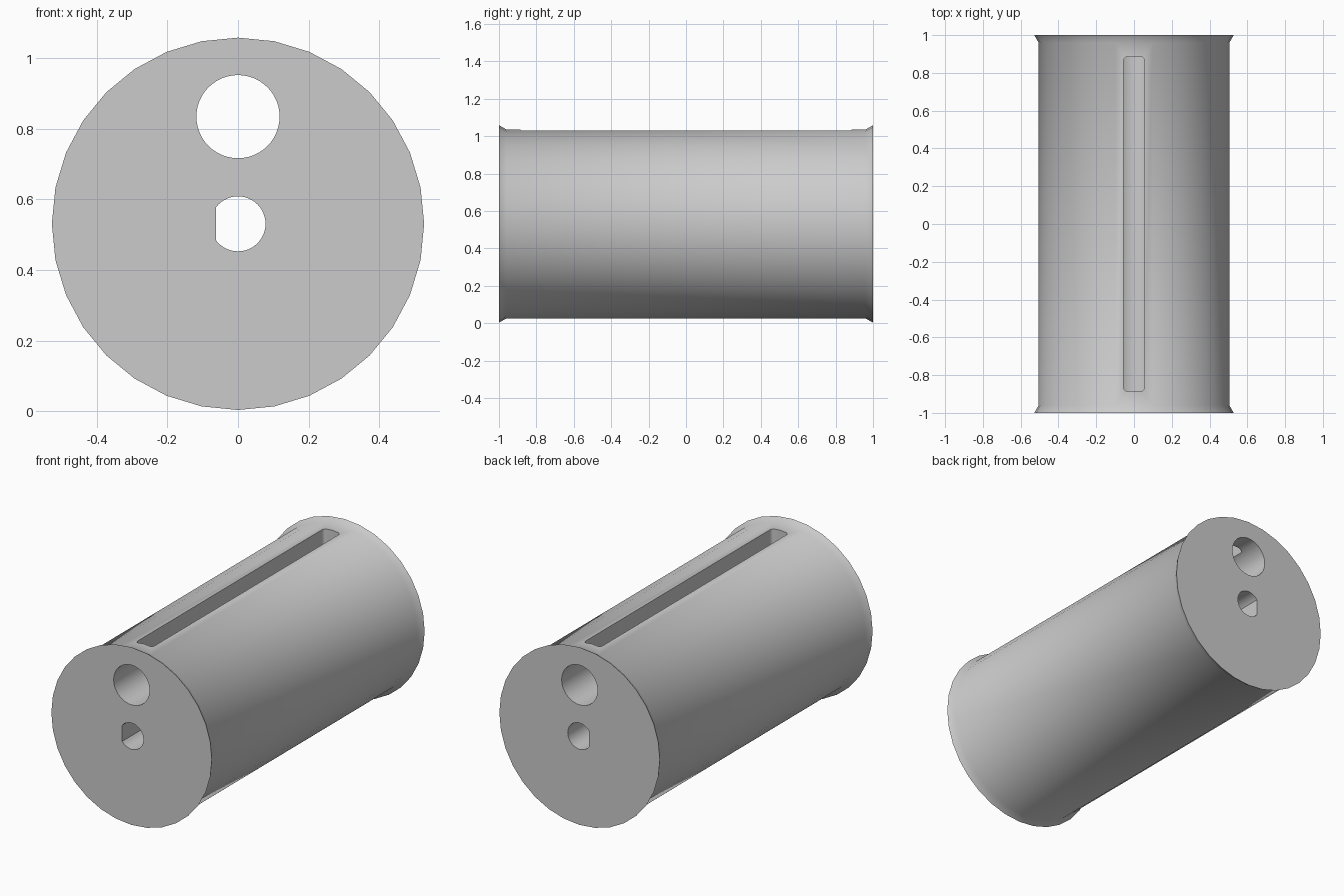
import bpy, bmesh, math
from mathutils import Matrix

cube = bpy.data.objects.get("Cube")
if cube:
    bpy.data.objects.remove(cube, do_unlink=True)

CENTRE = 0.531     # height of the roller axis
SIDES = 32

grey = bpy.data.materials.new("plain grey")
grey.use_nodes = True
colour = (0.6, 0.6, 0.6, 1)
grey.diffuse_color = colour
grey.node_tree.nodes["Principled BSDF"].inputs["Base Color"].default_value = colour


def make_object(name, bm):
    bmesh.ops.recalc_face_normals(bm, faces=bm.faces)
    mesh = bpy.data.meshes.new(name)
    bm.to_mesh(mesh)
    bm.free()
    mesh.materials.append(grey)
    obj = bpy.data.objects.new(name, mesh)
    bpy.context.collection.objects.link(obj)
    return obj


def circle(radius, count):
    return [(radius * math.sin(math.tau * i / count),
             radius * math.cos(math.tau * i / count)) for i in range(count)]


def loft(name, rings):
    """Skin matching rings of points and close both ends."""
    bm = bmesh.new()
    loops = [[bm.verts.new(p) for p in ring] for ring in rings]
    n = len(loops[0])
    for a, b in zip(loops, loops[1:]):
        for i in range(n):
            j = (i + 1) % n
            bm.faces.new((a[i], a[j], b[j], b[i]))
    bm.faces.new(loops[0])
    bm.faces.new(loops[-1])
    return make_object(name, bm)


def cut(target, cutter):
    mod = target.modifiers.new(cutter.name, "BOOLEAN")
    mod.operation = "DIFFERENCE"
    mod.solver = "EXACT"
    mod.object = cutter
    bpy.context.view_layer.objects.active = target
    bpy.ops.object.modifier_apply(modifier=mod.name)
    bpy.data.objects.remove(cutter, do_unlink=True)


# Roller body with a flared rim at each end
profile = [(-1, 0.528), (-0.96, 0.505), (0.96, 0.505), (1, 0.528)]
roller = loft("roller_body", [[(x, y, z + CENTRE) for x, z in circle(r, SIDES)]
                              for y, r in profile])

# Round bore running through the upper part
bore = circle(0.118, 48)
cut(roller, loft("upper_bore", [[(x, y, z + 0.835) for x, z in bore]
                                for y in (-1.2, 1.2)]))

# D-shaped axle hole, flattened on its right side
axle = [(max(x, -0.062), z) for x, z in circle(0.078, 48)]
cut(roller, loft("axle_hole", [[(x, y, z + CENTRE) for x, z in axle]
                               for y in (-1.2, 1.2)]))

# Long round-cornered slot opening the top into the bore
corner = 0.02
outline = []
for k, (sx, sy) in enumerate(((1, 1), (-1, 1), (-1, -1), (1, -1))):
    for i in range(5):
        a = math.radians(90 * k + 22.5 * i)
        outline.append((sx * (0.055 - corner) + corner * math.cos(a),
                        sy * (0.885 - corner) + corner * math.sin(a)))
cut(roller, loft("top_slot", [[(x, y, z) for x, y in outline]
                              for z in (0.83, 1.2)]))

# Smooth the curved walls, keep the openings and rims crisp
bpy.ops.object.select_all(action="DESELECT")
roller.select_set(True)
bpy.context.view_layer.objects.active = roller
bpy.ops.object.shade_smooth_by_angle(angle=math.radians(40))
